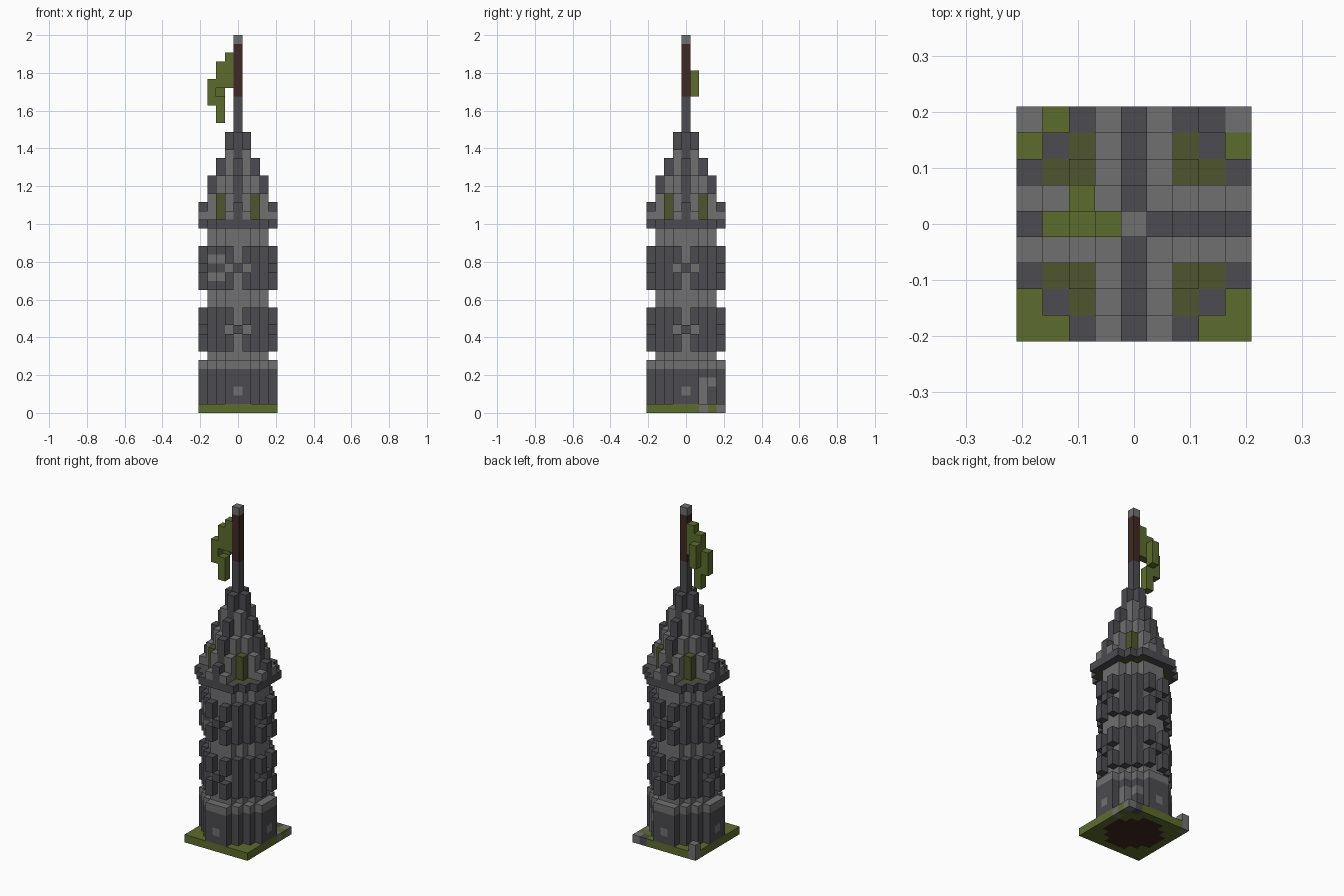
import bpy
import bmesh
from mathutils import Vector

cube = bpy.data.objects.get("Cube")
if cube:
    bpy.data.objects.remove(cube, do_unlink=True)

V = 2 / 43  # block size
COLOURS = {
    "light_stone": (0.16, 0.16, 0.16),
    "dark_stone": (0.072, 0.07, 0.08),
    "grass_green": (0.108, 0.15, 0.027),
    "moss_olive": (0.075, 0.089, 0.026),
    "wood_brown": (0.05, 0.022, 0.017),
}
NAMES = list(COLOURS)
LIGHT, DARK, GREEN, MOSS, BROWN = range(len(NAMES))
for name, rgb in COLOURS.items():
    mat = bpy.data.materials.new(name)
    mat.use_nodes = True
    mat.diffuse_color = (*rgb, 1)
    mat.node_tree.nodes["Principled BSDF"].inputs["Base Color"].default_value = (*rgb, 1)

parts = {}


def put(part, x, y, z0, z1, colour):
    """Stack blocks from level z0 up to, not including, z1."""
    for z in range(z0, z1):
        parts.setdefault(part, {})[x, y, z] = colour


def disc(r2):
    span = range(-4, 5)
    return [(x, y) for x in span for y in span if x * x + y * y <= r2]


def four_sides(u, d):
    """The same spot on all four walls: u along the wall, d outwards."""
    return [(u, -d), (d, u), (-u, d), (-d, -u)]


# Ground slab with earth below the tower and loose stones
for x in range(-4, 5):
    for y in range(-4, 5):
        put("ground_slab", x, y, 0, 1, BROWN if x * x + y * y <= 10 else GREEN)
for x, y, colour in ((4, 4, LIGHT), (3, 4, DARK), (4, 2, LIGHT), (-4, 4, LIGHT)):
    put("ground_slab", x, y, 0, 1, colour)
put("corner_stone", -4, 4, 1, 2, LIGHT)

# Round core of the tower
for x, y in disc(10):
    put("tower_core", x, y, 1, 21, LIGHT)

# Foot of the tower and two wall bands around the core
core = set(disc(10))
ring = [c for c in disc(17) if c not in core]
for x, y in ring:
    put("tower_foot", x, y, 1, 5, DARK)
    put("tower_foot", x, y, 5, 6, LIGHT)
    put("lower_band", x, y, 7, 12, DARK)
    put("upper_band", x, y, 14, 19, DARK)
for x, y in four_sides(0, 4):
    put("tower_foot", x, y, 2, 3, LIGHT)
put("tower_foot", 3, 2, 1, 4, LIGHT)
put("tower_foot", 2, 3, 3, 4, LIGHT)

# Cross-shaped windows cut in the bands
for part, mid in (("lower_band", 9), ("upper_band", 16)):
    for x, y in four_sides(0, 4):
        for dz in (-2, -1, 1, 2):
            parts[part].pop((x, y, mid + dz))
    for u in (-1, 1):
        for x, y in four_sides(u, 4):
            parts[part].pop((x, y, mid))
for z in (15, 17):
    put("upper_band", -3, -2, z, z + 1, LIGHT)
    put("upper_band", -2, -3, z, z + 1, LIGHT)

# Stepped roof: dark ribs, light flanks, mossy corners
RIB = [36, 32, 29, 27, 24]
FLANK = [0, 30, 27, 25, 23]
for x, y in disc(20):
    a, b = max(abs(x), abs(y)), min(abs(x), abs(y))
    put("roof_eaves", x, y, 21, 22, DARK)
    if b == 0:
        put("roof", x, y, 22, RIB[a], DARK)
    elif b == 1:
        put("roof", x, y, 22, FLANK[a], LIGHT)
    elif a == 2:
        put("roof", x, y, 22, 25, MOSS)
    elif (a, b) == (3, 2):
        put("roof_eaves", x, y, 21, 22, MOSS)

# Flag pole and flag
put("flag_pole", 0, 0, 36, 42, BROWN)
put("flag_pole", 0, 0, 42, 43, LIGHT)
for x, y, z0, z1 in ((-1, 0, 37, 41), (-2, 0, 37, 40), (-2, 1, 36, 39),
                     (-3, 0, 35, 38), (-2, 0, 33, 36)):
    put("flag", x, y, z0, z1, GREEN)

# Turn each part's blocks into a mesh of outer faces only
solid = {cell for cells in parts.values() for cell in cells}
for part, cells in parts.items():
    bm = bmesh.new()
    for cell, colour in cells.items():
        centre = Vector(cell) + Vector((0, 0, 0.5))
        for axis in range(3):
            for sign in (-1, 1):
                n = Vector((0, 0, 0))
                n[axis] = sign
                if tuple(int(c + s) for c, s in zip(cell, n)) in solid:
                    continue
                u = Vector((n.y, n.z, n.x))
                w = n.cross(u)
                quad = [u + w, w - u, -u - w, u - w]
                verts = [bm.verts.new((centre + (n + q) / 2) * V) for q in quad]
                bm.faces.new(verts).material_index = colour
    bmesh.ops.remove_doubles(bm, verts=bm.verts, dist=V / 100)
    mesh = bpy.data.meshes.new(part)
    bm.to_mesh(mesh)
    bm.free()
    for name in NAMES:
        mesh.materials.append(bpy.data.materials[name])
    bpy.context.collection.objects.link(bpy.data.objects.new(part, mesh))
